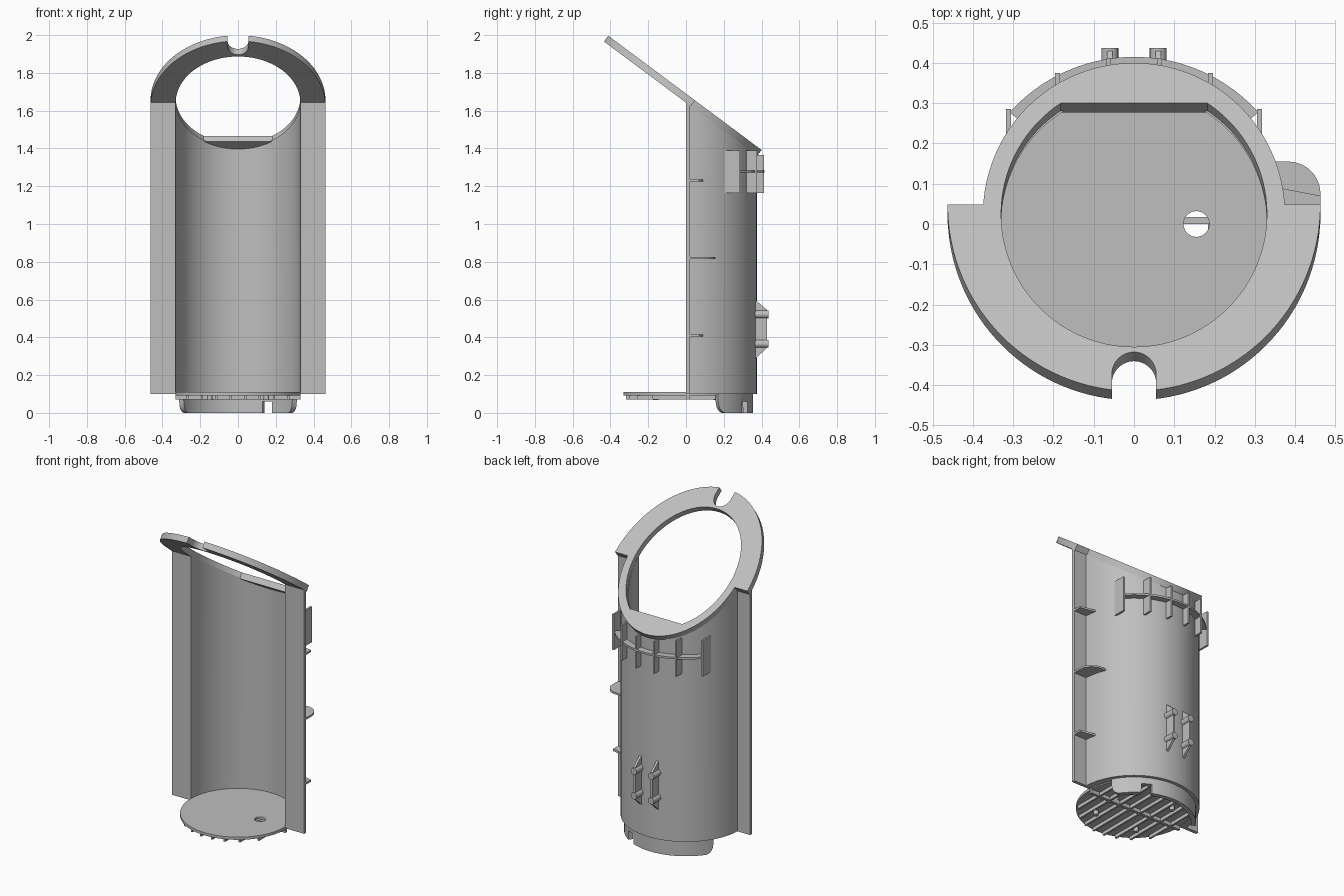
import bpy, bmesh
from math import sin, cos, pi, radians, sqrt, atan, asin

cube = bpy.data.objects.get("Cube")
if cube:
    bpy.data.objects.remove(cube)

grey = bpy.data.materials.new("plain grey")
grey.use_nodes = True
grey.diffuse_color = (0.52, 0.52, 0.52, 1)
grey.node_tree.nodes["Principled BSDF"].inputs["Base Color"].default_value = (0.52, 0.52, 0.52, 1)

INNER, OUTER, WIDE = 0.33, 0.375, 0.463
FLOOR = 0.1
SLOPE = 0.745
TILT = atan(SLOPE)


def finish(name, bm):
    bmesh.ops.recalc_face_normals(bm, faces=bm.faces)
    mesh = bpy.data.meshes.new(name)
    bm.to_mesh(mesh)
    bm.free()
    mesh.materials.append(grey)
    mesh.shade_smooth()
    mesh.set_sharp_from_angle(angle=radians(30))
    obj = bpy.data.objects.new(name, mesh)
    bpy.context.collection.objects.link(obj)
    return obj


def upright(u, v, w):
    return (u, v, w)


def sideways(u, v, w):          # outline in y-z, extruded along x
    return (w, u, v)


def backward(u, v, w):          # outline in x-z, extruded along y
    return (u, w, v)


def tilted(u, v, w):            # outline seen from above, on the sloping plane
    return (u, v + sin(TILT) * w, 1.69 - SLOPE * v + cos(TILT) * w)


def prism(name, outline, lo, hi, place=upright):
    bm = bmesh.new()
    a = [bm.verts.new(place(u, v, lo)) for u, v in outline]
    b = [bm.verts.new(place(u, v, hi)) for u, v in outline]
    bm.faces.new(a)
    bm.faces.new(b)
    for i in range(len(a)):
        j = (i + 1) % len(a)
        bm.faces.new((a[i], a[j], b[j], b[i]))
    return finish(name, bm)


def arc(r, start, end, n=48, cx=0, cy=0):
    angles = [radians(start + (end - start) * i / n) for i in range(n + 1)]
    return [(cx + r * cos(t), cy + r * sin(t)) for t in angles]


def circle(r, cx=0, cy=0, n=32):
    return arc(r, 0, 360, n, cx, cy)[:-1]


def rect(x0, x1, y0, y1):
    return [(x0, y0), (x1, y0), (x1, y1), (x0, y1)]


def cut(obj, cutter):
    cutter.hide_render = True
    mod = obj.modifiers.new("cut", 'BOOLEAN')
    mod.operation, mod.solver, mod.object = 'DIFFERENCE', 'EXACT', cutter
    deps = bpy.context.evaluated_depsgraph_get()
    mesh = bpy.data.meshes.new_from_object(obj.evaluated_get(deps))
    obj.modifiers.clear()
    obj.data = mesh
    bpy.data.objects.remove(cutter)
    mesh.shade_smooth()
    mesh.set_sharp_from_angle(angle=radians(30))


# half-round shell with its two front flanges, top sliced to the slope
def sliced(u, v, w):
    return (u, v, FLOOR + w * (1.65 - SLOPE * v - FLOOR))


rim = sqrt(OUTER ** 2 - 0.02 ** 2)
edge = asin(0.02 / OUTER) * 180 / pi
profile = [(WIDE, 0), (WIDE, 0.02)] + arc(OUTER, edge, 180 - edge)
profile += [(-WIDE, 0.02), (-WIDE, 0)] + arc(INNER, 180, 0)
prism("shell", profile, 0, 1, sliced)

# sloping collar: wide front half, narrow back half, flat-backed hole, front slot
collar_outline = arc(WIDE, 180, 360, 64, 0, 0.048) + arc(OUTER, 3.5, 176.5, 64, 0, 0.025)
collar = prism("collar", collar_outline, -0.038, 0, tilted)
chop = asin(0.275 / INNER) * 180 / pi
opening = arc(INNER, 180 - chop, 360 + chop, 96, 0, 0.025)
cut(collar, prism("opening_cutter", opening, -0.1, 0.1, tilted))
slot = arc(0.055, 0, 180, 24, 0, -0.373) + [(-0.055, -0.6), (0.055, -0.6)]
cut(collar, prism("slot_cutter", slot, -0.1, 0.1, tilted))

# floor disc with a drain hole
floor = prism("floor_disc", circle(INNER + 0.002, n=96), 0.093, 0.11)
cut(floor, prism("drain_cutter", circle(0.032, 0.155, 0), 0, 0.2))

# stiffening ribs and pegs under the floor
for i in range(8):
    x = -0.266 + 0.076 * i
    half = sqrt(0.32 ** 2 - x * x)
    prism("floor_rib", rect(x - 0.006, x + 0.006, -half, half), 0.072, 0.095)
prism("floor_cross_rib", rect(-INNER, INNER, 0, 0.018), 0.07, 0.1)
for sx in (-1, 1):
    for sy in (-1, 1):
        prism("floor_peg", circle(0.014, 0.15 * sx, 0.16 * sy, 16), 0.067, 0.095)

# curved skirt below the back, rounded ends and a narrow notch
columns = []
for i in range(9):
    t = i / 8
    columns.append((28.5 + 8 * t, 0.065 * (1 - sqrt(1 - (1 - t) ** 2))))
columns += [(56.7, 0), (56.8, 0.06), (66.7, 0.06), (66.8, 0)]
columns += [(36.5 + 3 * i, 0) for i in range(1, 36) if not 56 < 36.5 + 3 * i < 67]
columns += [(180 - a, z) for a, z in columns[:9]]
columns.sort()
bm = bmesh.new()
loops = []
for angle, z in columns:
    c, s = cos(radians(angle)), sin(radians(angle))
    loops.append([bm.verts.new((r * c, r * s, h)) for r, h in
                  ((0.327, z), (0.355, z), (0.355, 0.103), (0.327, 0.103))])
for p, q in zip(loops, loops[1:]):
    for k in range(4):
        m = (k + 1) % 4
        bm.faces.new((p[k], p[m], q[m], q[k]))
bm.faces.new(loops[0])
bm.faces.new(loops[-1])
finish("skirt", bm)

# side tabs between the left flange and the shell
small_tab = [(0.35, 0.01), (WIDE, 0.01), (WIDE, 0.07), (0.36, 0.09)]
large_tab = [(0.33, 0.01), (WIDE, 0.01)] + arc(0.08, 0, 90, 12, WIDE - 0.08, 0.075) + [(0.33, 0.155)]
for z, tab in ((0.41, small_tab), (0.82, large_tab), (1.23, small_tab)):
    prism("side_tab", tab, z - 0.006, z + 0.006)

# upper back fins joined by a curved rib
for side in (-1, 1):
    for x, y0, y1, top in ((0.312, 0.205, 0.285, 1.39), (0.19, 0.315, 0.375, 1.39),
                           (0.063, 0.36, 0.412, 1.365)):
        x *= side
        prism("back_fin", rect(x - 0.006, x + 0.006, y0, y1), 1.165, top)
band = arc(0.415, 42, 138) + arc(0.365, 138, 42)
prism("back_band", band, 1.272, 1.284)

# lower back brackets, each a tapered plate with two pegs
plate = [(0.365, 0.285), (0.43, 0.345), (0.43, 0.545), (0.365, 0.6)]
for x in (-0.06, 0.06):
    prism("bracket_plate", plate, x - 0.007, x + 0.007, sideways)
    for z in (0.366, 0.522):
        prism("bracket_peg", circle(0.021, x, z, 20), 0.36, 0.437, backward)
